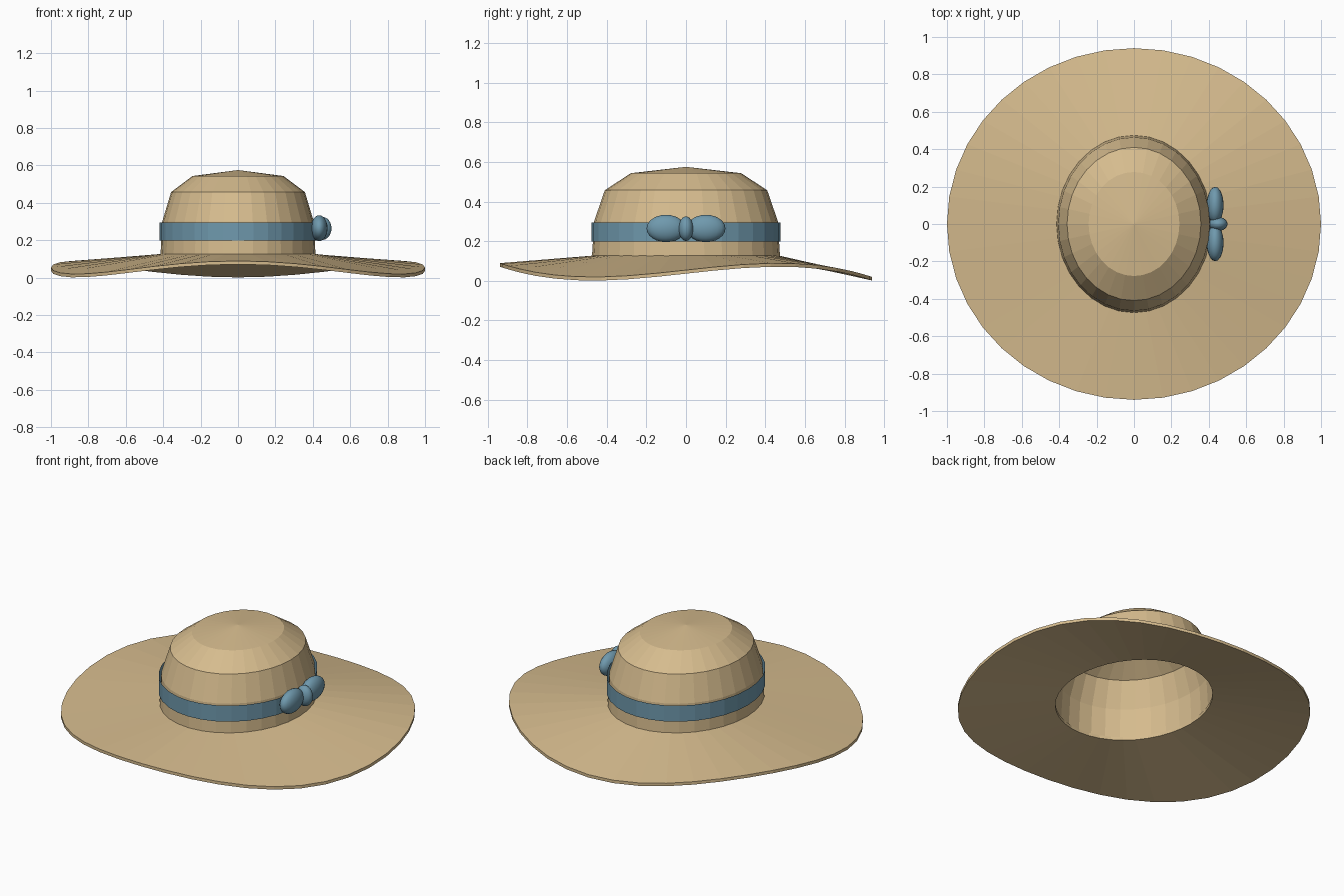
import bpy, bmesh, math

cube = bpy.data.objects.get("Cube")
if cube:
    bpy.data.objects.remove(cube, do_unlink=True)


def material(name, rgb):
    m = bpy.data.materials.new(name)
    m.use_nodes = True
    m.diffuse_color = (*rgb, 1)
    bsdf = next(n for n in m.node_tree.nodes if n.type == 'BSDF_PRINCIPLED')
    bsdf.inputs["Base Color"].default_value = (*rgb, 1)
    return m


straw = material("straw tan", (0.67, 0.50, 0.27))
ribbon = material("ribbon blue", (0.16, 0.32, 0.42))


def ring_surface(name, rings, sides, mat, closed=False, apex=None):
    """Skin oval rings given as (radius x, radius y, height function of angle)."""
    bm = bmesh.new()
    loops = []
    for rx, ry, height in rings:
        loop = []
        for i in range(sides):
            a = math.tau * i / sides
            loop.append(bm.verts.new((rx * math.cos(a), ry * math.sin(a), height(a))))
        loops.append(loop)
    pairs = list(zip(loops, loops[1:]))
    if closed:
        pairs.append((loops[-1], loops[0]))
    for lower, upper in pairs:
        for i in range(sides):
            j = (i + 1) % sides
            bm.faces.new((lower[i], lower[j], upper[j], upper[i]))
    if apex is not None:
        tip = bm.verts.new((0, 0, apex))
        for i in range(sides):
            bm.faces.new((loops[-1][i], loops[-1][(i + 1) % sides], tip))
    bmesh.ops.recalc_face_normals(bm, faces=bm.faces)
    mesh = bpy.data.meshes.new(name)
    bm.to_mesh(mesh)
    bm.free()
    mesh.materials.append(mat)
    obj = bpy.data.objects.new(name, mesh)
    bpy.context.collection.objects.link(obj)
    return obj


def flat(z):
    return lambda a: z


def wave(z):
    return lambda a: z + 0.035 * math.sin(3 * a)


OVAL = 1.145  # the head opening is longer front to back

# Wavy brim with three dips around the rim
ring_surface("brim", [
    (0.41, 0.41 * OVAL, flat(0.108)),
    (1.0, 0.94, wave(0.036)),
    (1.0, 0.94, wave(0.054)),
    (0.41, 0.41 * OVAL, flat(0.127)),
], 40, straw, closed=True)

# Hollow faceted crown
profile = [(0.415, 0.112), (0.405, 0.3), (0.358, 0.457), (0.243, 0.543)]
ring_surface("crown", [(r, r * OVAL, flat(z)) for r, z in profile],
             32, straw, apex=0.575)

# Ribbon band standing just off the crown
ring_surface("band", [(0.42, 0.478, flat(z)) for z in (0.197, 0.295)], 32, ribbon)


# Bow on the side of the band
def ellipsoid(name, center, radii):
    bpy.ops.mesh.primitive_uv_sphere_add(segments=20, ring_count=12, radius=1, location=center)
    obj = bpy.context.object
    obj.name = name
    obj.scale = radii
    bpy.ops.object.transform_apply(location=False, rotation=False, scale=True)
    bpy.ops.object.shade_smooth()
    obj.data.materials.append(ribbon)


for side, label in ((-1, "front"), (1, "back")):
    ellipsoid(f"bow_loop_{label}", (0.434, side * 0.101, 0.264), (0.045, 0.098, 0.069))
ellipsoid("bow_knot", (0.45, 0, 0.263), (0.05, 0.037, 0.062))
